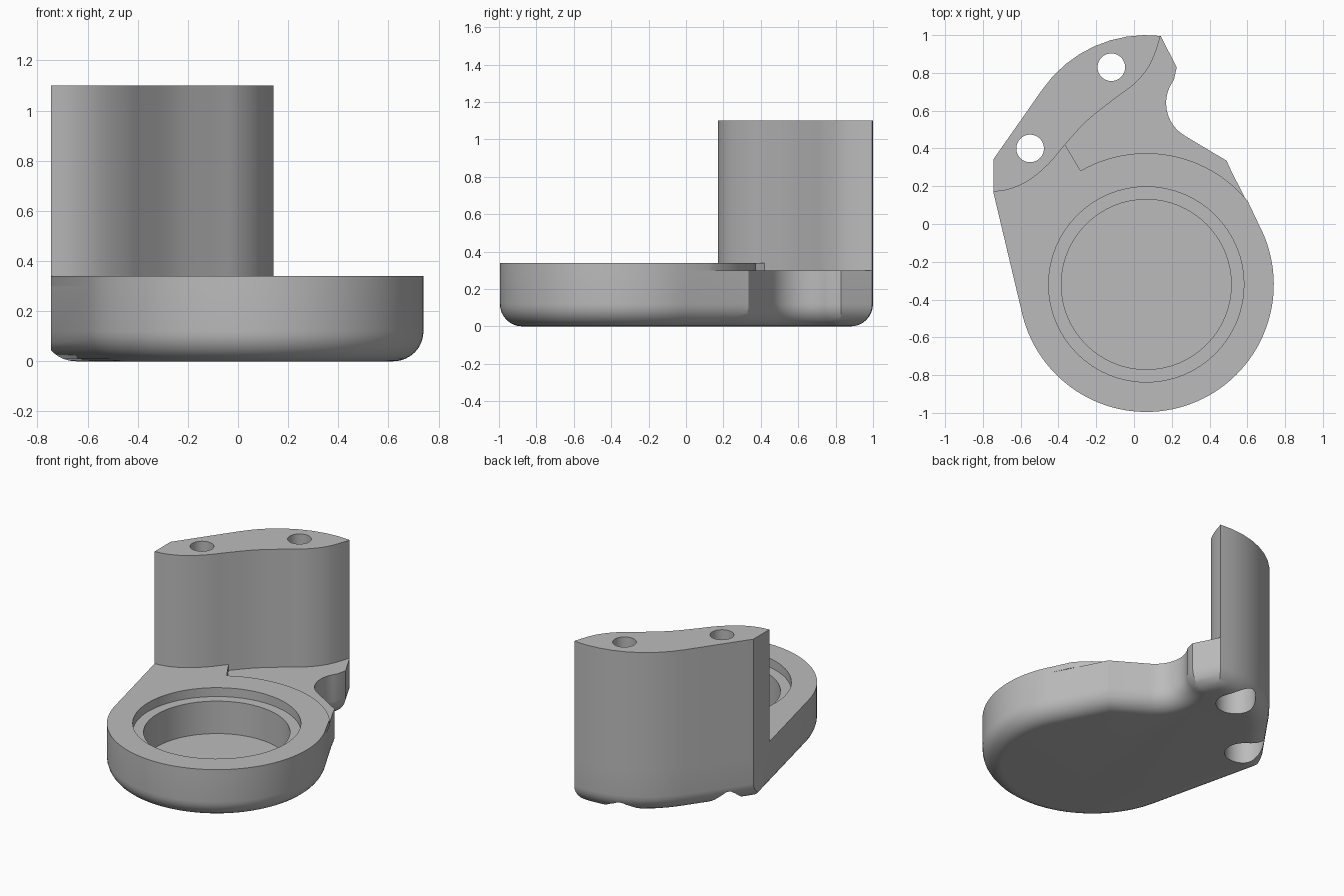
import bpy, bmesh, math
from mathutils import Vector

if "Cube" in bpy.data.objects:
    bpy.data.objects.remove(bpy.data.objects["Cube"])

gray = bpy.data.materials.new("plain_gray")
gray.use_nodes = True
gray.diffuse_color = (0.5, 0.5, 0.5, 1)
gray.node_tree.nodes["Principled BSDF"].inputs["Base Color"].default_value = (0.5, 0.5, 0.5, 1)

FILLET = 0.12
LOW, HIGH, TOP = 0.30, 0.34, 1.10
CUP = (0.065, -0.32)


def arc(c, r, a, b, n):
    angles = [math.radians(a + (b - a) * i / n) for i in range(n + 1)]
    return [(c[0] + r * math.cos(t), c[1] + r * math.sin(t)) for t in angles]


def spline(pts, n=6):
    """Smooth curve through a few points."""
    p = [Vector(q) for q in [pts[0]] + pts + [pts[-1]]]
    out = []
    for a, b, c, d in zip(p, p[1:], p[2:], p[3:]):
        for i in range(n):
            t = i / n
            out.append(tuple(0.5 * (2 * b + (c - a) * t + (2 * a - 5 * b + 4 * c - d) * t * t
                                    + (3 * b - a - 3 * c + d) * t ** 3)))
    return out + [pts[-1]]


def inset(pts, d):
    """Move a counter-clockwise outline inward with mitred corners."""
    out = []
    for i, p in enumerate(pts):
        p = Vector(p)
        e = (p - Vector(pts[i - 1])).normalized()
        f = (Vector(pts[(i + 1) % len(pts)]) - p).normalized()
        m, n = Vector((-e.y, e.x)), Vector((-f.y, f.x))
        out.append(p + (m + n) * d / (1 + m.dot(n)))
    return out


def solid(name, rings):
    """Closed solid from stacked (outline, height) rings, bottom first."""
    bm = bmesh.new()
    loops = [[bm.verts.new((x, y, z)) for x, y in pts] for pts, z in rings]
    bm.faces.new(loops[0][::-1])
    bm.faces.new(loops[-1])
    for low, up in zip(loops, loops[1:]):
        for i in range(len(low)):
            j = (i + 1) % len(low)
            bm.faces.new((low[i], low[j], up[j], up[i]))
    bmesh.ops.recalc_face_normals(bm, faces=bm.faces)
    me = bpy.data.meshes.new(name)
    bm.to_mesh(me)
    bm.free()
    me.materials.append(gray)
    ob = bpy.data.objects.new(name, me)
    bpy.context.collection.objects.link(ob)
    return ob


def combine(target, other, operation):
    bpy.context.view_layer.objects.active = target
    mod = target.modifiers.new("combine", "BOOLEAN")
    mod.operation, mod.object, mod.solver = operation, other, "EXACT"
    bpy.ops.object.modifier_apply(modifier=mod.name)
    bpy.data.objects.remove(other)


# Shared outline pieces
cup_side = arc(CUP, 0.675, 193.3, 388, 64)
back = arc((0.065, 0.33), 0.67, 83.5, 145, 8)
corner = [(-0.775, 0.299)]
front = spline([(-0.745, 0.17), (-0.65, 0.187), (-0.55, 0.235), (-0.45, 0.32), (-0.365, 0.42),
                (-0.25, 0.545), (-0.1, 0.665), (0.0, 0.74), (0.07, 0.82), (0.11, 0.9), back[0]])
knee = front.index((-0.365, 0.42)) if (-0.365, 0.42) in front else 24

# Base with a rounded lower edge
notch = arc((0.37, 0.64), 0.2, 239.5, 150, 14)
outline = (cup_side + [(0.52, 0.27), (0.49, 0.335)] + notch
           + [(0.212, 0.765), (0.226, 0.83)] + back + corner)
rings = []
for k in range(9):
    t = math.radians(90 * k / 8)
    rings.append((inset(outline, FILLET * (1 - math.sin(t))), FILLET * (1 - math.cos(t))))
bracket = solid("bracket_body", rings + [(outline, LOW)])

# Raised rim plate around the cup
rim = cup_side + arc(CUP, 0.695, 39.4, 120, 24) + front[:knee + 1][::-1]
combine(bracket, solid("rim_plate", [(rim, LOW), (rim, HIGH)]), "UNION")

# Tall mounting column
column = back + corner + front[:-1]
combine(bracket, solid("column", [(column, LOW), (column, TOP)]), "UNION")

# Flat trimmed end
box = [(-1.2, -1.2), (-0.745, -1.2), (-0.745, 1.2), (-1.2, 1.2)]
combine(bracket, solid("end_trim", [(box, -0.5), (box, 1.5)]), "DIFFERENCE")


def bore(center, radius, low, high):
    circle = arc(center, radius, 0, 360, 64)[:-1]
    combine(bracket, solid("bore", [(circle, low), (circle, high)]), "DIFFERENCE")


# Stepped cup recess
bore(CUP, 0.517, 0.28, 0.5)
bore(CUP, 0.45, 0.06, 0.4)

# Screw holes, widened from below
for hole in ((-0.12, 0.83), (-0.55, 0.40)):
    bore(hole, 0.073, -0.2, 1.4)
    bore(hole, 0.122, -0.2, 0.2)

bpy.ops.object.select_all(action="DESELECT")
bracket.select_set(True)
bpy.context.view_layer.objects.active = bracket
bpy.ops.object.shade_smooth_by_angle(angle=math.radians(30))
